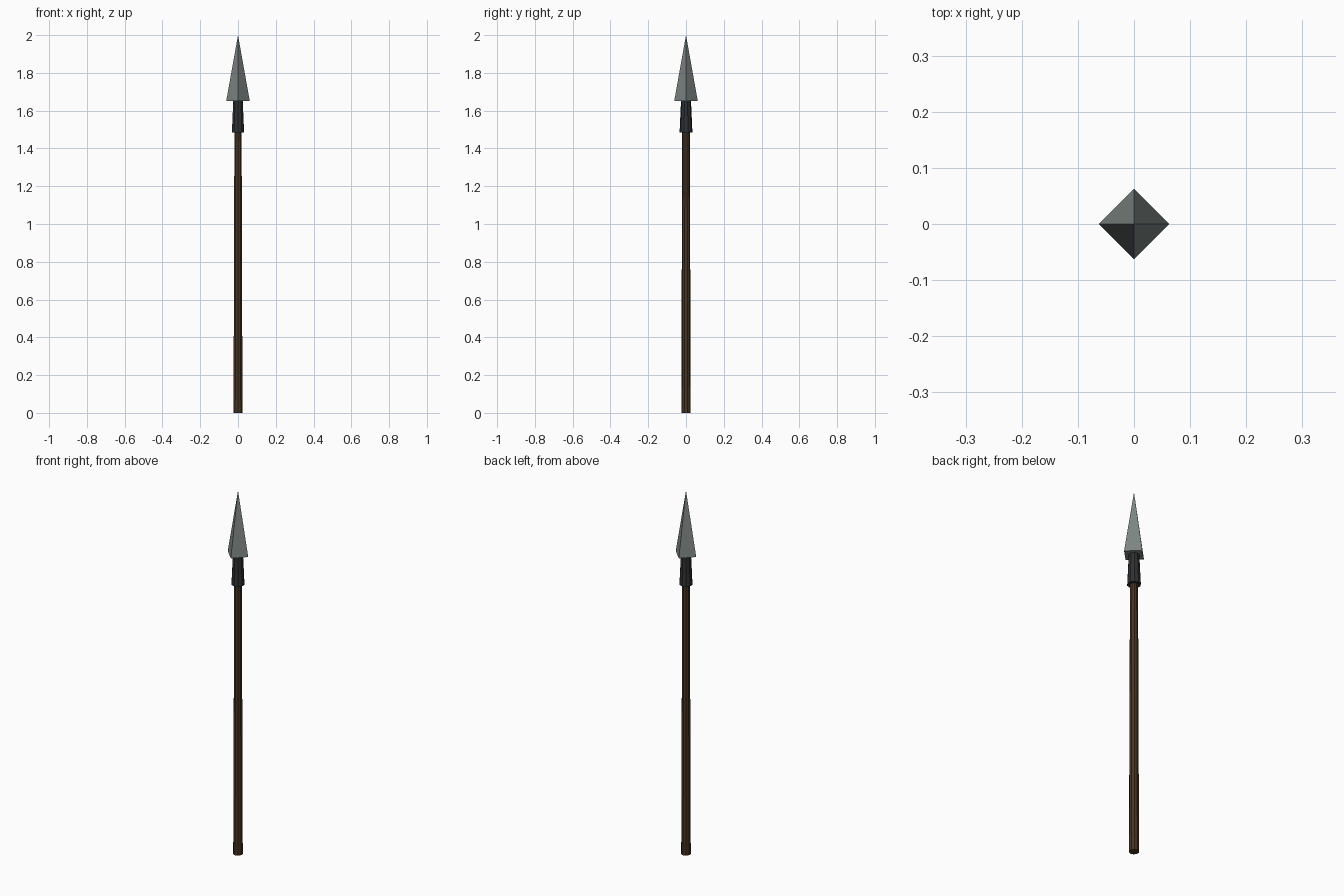
import bpy
import math

if "Cube" in bpy.data.objects:
    bpy.data.objects.remove(bpy.data.objects["Cube"])


def material(name, rgb):
    m = bpy.data.materials.new(name)
    m.diffuse_color = (*rgb, 1.0)
    m.use_nodes = True
    m.node_tree.nodes["Principled BSDF"].inputs["Base Color"].default_value = m.diffuse_color
    return m


def tapered(name, sides, z0, z1, r0, r1, mat, turn=0.0):
    """Upright flat-faced cone or frustum between two heights."""
    bpy.ops.mesh.primitive_cone_add(
        vertices=sides, radius1=r0, radius2=r1, depth=z1 - z0,
        location=(0, 0, (z0 + z1) / 2), rotation=(0, 0, turn))
    ob = bpy.context.object
    ob.name = name
    ob.data.materials.append(mat)
    return ob


wood = material("dark wood", (0.065, 0.035, 0.016))
iron = material("dark iron", (0.028, 0.030, 0.033))
steel = material("grey steel", (0.20, 0.235, 0.225))

# Slightly tapering wooden pole
tapered("shaft", 10, 0.0, 1.52, 0.025, 0.020, wood)
# Collar holding the blade
tapered("socket", 10, 1.485, 1.66, 0.034, 0.026, iron)
# Four-sided pyramid blade, corners on the axes
tapered("blade", 4, 1.65, 2.0, 0.0625, 0.0, steel)
